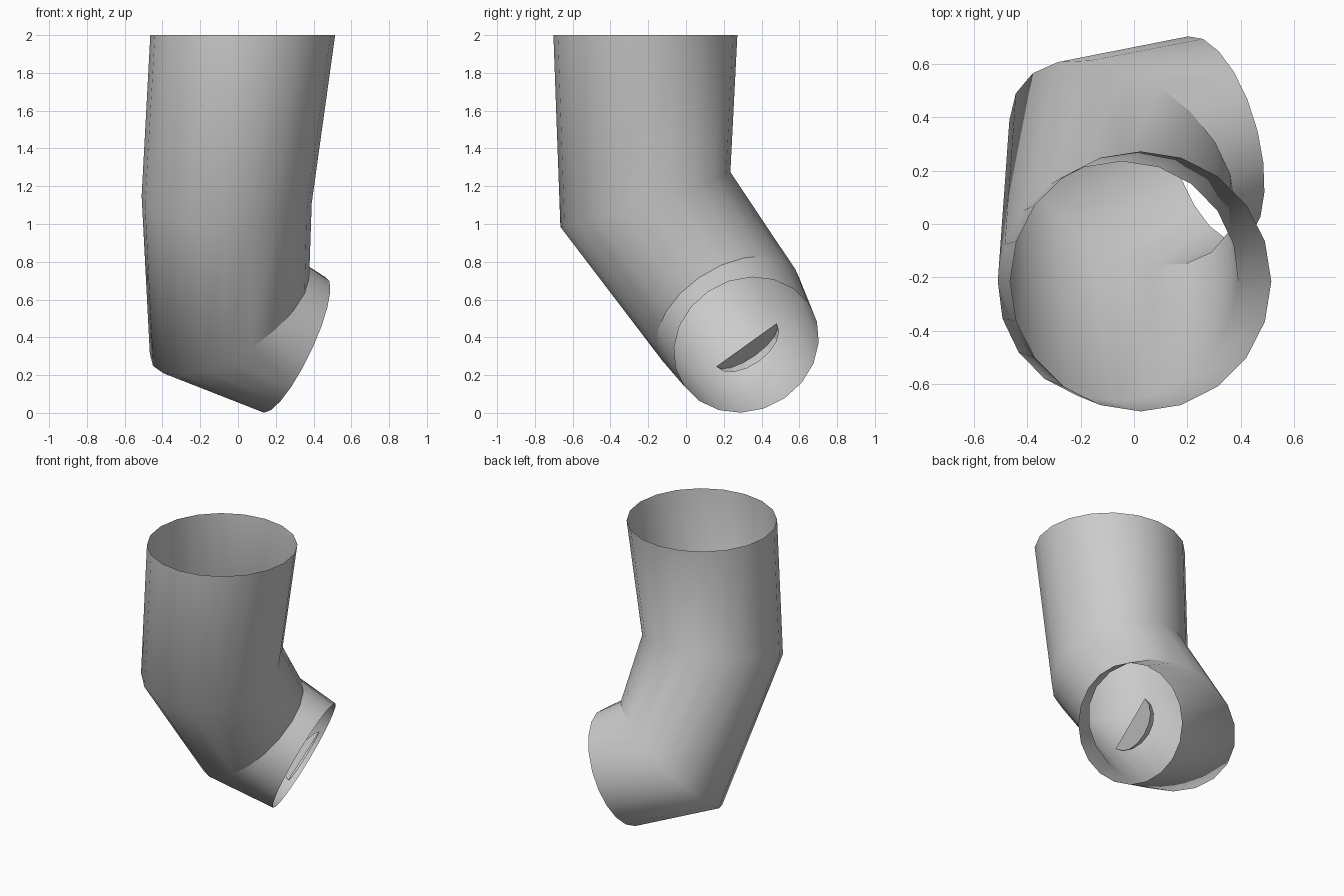
import bpy, bmesh
from math import cos, sin, pi
from mathutils import Vector

if "Cube" in bpy.data.objects:
    bpy.data.objects.remove(bpy.data.objects["Cube"])

SIDES = 20


def make_material(name, rgb):
    mat = bpy.data.materials.new(name)
    mat.use_nodes = True
    mat.diffuse_color = (*rgb, 1)
    mat.node_tree.nodes["Principled BSDF"].inputs["Base Color"].default_value = (*rgb, 1)
    return mat


grey = make_material("plain_grey", (0.6, 0.6, 0.6))


def finish(bm, name):
    mesh = bpy.data.meshes.new(name)
    bm.to_mesh(mesh)
    bm.free()
    mesh.materials.append(grey)
    obj = bpy.data.objects.new(name, mesh)
    bpy.context.collection.objects.link(obj)
    return obj


# Centre line and radius of the tapering, twice-bent pipe, from top to outlet
centres = [Vector(c) for c in ((0.025, -0.215, 2), (-0.06, -0.215, 1.13),
                               (-0.045, 0.229, 0.515), (0.30, 0.32, 0.36))]
radii = [0.487, 0.45, 0.427, 0.395]
outlet = Vector((0.877, 0.235, -0.417)).normalized()
dirs = [(b - a).normalized() for a, b in zip(centres, centres[1:])]
dirs[-1] = outlet

# Mitred rings: each circle slides along its axis onto the plane of the joint
bm = bmesh.new()
rings = []
side, front = Vector((1, 0, 0)), Vector((0, -1, 0))
for i, (centre, radius) in enumerate(zip(centres, radii)):
    axis = dirs[max(i - 1, 0)]
    if i >= 2:
        turn = dirs[i - 2].rotation_difference(axis)
        side, front = turn @ side, turn @ front
    elif i == 0:
        turn = Vector((0, 0, -1)).rotation_difference(axis)
        side, front = turn @ side, turn @ front
    if i == 0:
        plane = Vector((0, 0, -1))
    elif i == len(centres) - 1:
        plane = outlet
    else:
        plane = (axis + dirs[i]).normalized()
    ring = []
    for k in range(SIDES):
        a = 2 * pi * k / SIDES
        spoke = radius * (cos(a) * side + sin(a) * front)
        spoke -= axis * (spoke.dot(plane) / axis.dot(plane))
        ring.append(bm.verts.new(centre + spoke))
    rings.append(ring)

# Pipe walls, open at both ends
for upper, lower in zip(rings, rings[1:]):
    for k in range(SIDES):
        n = (k + 1) % SIDES
        bm.faces.new((upper[k], upper[n], lower[n], lower[k])).smooth = True
bmesh.ops.recalc_face_normals(bm, faces=bm.faces)
probe = bm.faces[:][0] if not bm.faces.ensure_lookup_table() else None
if probe.normal.dot(probe.calc_center_median() - (centres[0] + centres[1]) / 2) < 0:
    bmesh.ops.reverse_faces(bm, faces=bm.faces)

# Sharp crease on the inside of the lower elbow
for k in range(SIDES):
    edge = bm.edges.get((rings[2][k], rings[2][(k + 1) % SIDES]))
    middle = (edge.verts[0].co + edge.verts[1].co) / 2 - centres[2]
    if middle.dot(outlet) > 0.1:
        edge.smooth = False
finish(bm, "bent_pipe")

# Small half-round pocket in the middle of the outlet
chord = Vector((0.05, 0.81, 0.58)).normalized()
down = chord.cross(outlet).normalized()
steps = 8
bm = bmesh.new()


def arc(bulge, depth):
    points = []
    for k in range(steps + 1):
        a = pi * k / steps
        points.append(bm.verts.new(centres[-1] - chord * 0.197 * cos(a)
                                   + (down * bulge - outlet * depth) * sin(a)))
    return points


straight, deep, rim = arc(0, 0), arc(0.12, 0.07), arc(0.125, 0)
for first, second in ((straight, deep), (deep, rim)):
    for k in range(steps):
        bm.faces.new((first[k], first[k + 1], second[k + 1], second[k]))
bmesh.ops.remove_doubles(bm, verts=bm.verts, dist=0.0005)
finish(bm, "outlet_pocket")
